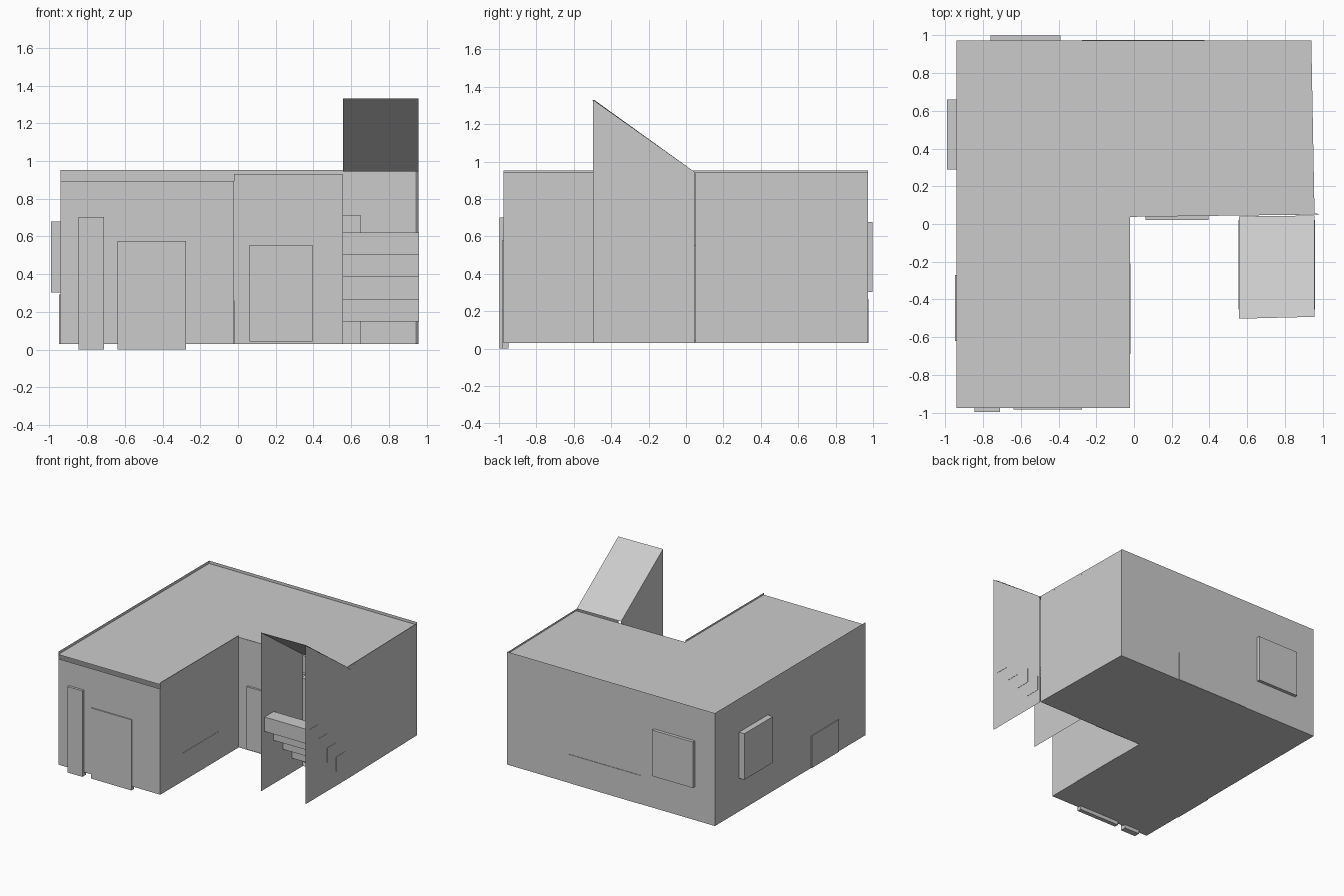
import bpy
import bmesh

cube = bpy.data.objects.get("Cube")
if cube:
    bpy.data.objects.remove(cube, do_unlink=True)


def polygon(name, points):
    """Single flat sheet from an outline."""
    mesh = bpy.data.meshes.new(name)
    bm = bmesh.new()
    bm.faces.new([bm.verts.new(p) for p in points])
    bm.to_mesh(mesh)
    bm.free()
    obj = bpy.data.objects.new(name, mesh)
    bpy.context.collection.objects.link(obj)
    return obj


def wall(name, start, end, top):
    """Upright sheet between two plan points, from the floor up to top."""
    return polygon(name, [(*start, FLOOR), (*end, FLOOR), (*end, top), (*start, top)])


def box(name, xs, ys, zs):
    """Block spanning the given x, y and z ranges."""
    mesh = bpy.data.meshes.new(name)
    bm = bmesh.new()
    bmesh.ops.create_cube(bm, size=1)
    for v in bm.verts:
        v.co = [r[0] if c < 0 else r[1] for c, r in zip(v.co, (xs, ys, zs))]
    bm.to_mesh(mesh)
    bm.free()
    obj = bpy.data.objects.new(name, mesh)
    bpy.context.collection.objects.link(obj)
    return obj


FLOOR, ROOF, SIDE_TOP, REAR_TOP = 0.03, 0.93, 0.945, 0.953
STAIR_LEFT, STAIR_RIGHT, STAIR_FRONT = 0.557, 0.957, -0.497

# L-shaped plan corners
front_outer, front_inner = (-0.942, -0.976), (-0.02, -0.976)
notch, wing_front = (-0.02, 0.038), (0.957, 0.05)
wing_back, rear_outer = (0.94, 0.972), (-0.942, 0.972)
stair_door = (STAIR_LEFT, 0.043)
plan = [front_outer, front_inner, notch, wing_front, wing_back, rear_outer]

# Floor and roof slabs, the roof with a small pointed eave
polygon("floor", [(x, y, FLOOR) for x, y in reversed(plan)])
roof_plan = plan[:4] + [(0.985, 0.052), (0.957, 0.057)] + plan[4:]
polygon("roof", [(x, y, ROOF) for x, y in roof_plan])

# Outer walls, leaving the stair doorway open
wall("front_wall", front_outer, front_inner, 0.895)
wall("courtyard_side_wall", front_inner, notch, SIDE_TOP)
wall("courtyard_back_wall", notch, stair_door, ROOF)
wall("left_wing_wall", wing_front, wing_back, SIDE_TOP)
wall("back_wall", wing_back, rear_outer, REAR_TOP)
wall("right_wall", rear_outer, front_outer, REAR_TOP)

# Stair enclosure: two side sheets and a sloping roof
PEAK = 1.33
for name, x in (("stair_inner_side", STAIR_LEFT), ("stair_outer_side", STAIR_RIGHT)):
    polygon(name, [(x, STAIR_FRONT, FLOOR), (x, 0.045, FLOOR),
                   (x, 0.045, SIDE_TOP), (x, STAIR_FRONT, PEAK)])
polygon("stair_roof", [(STAIR_LEFT, -0.502, PEAK), (STAIR_RIGHT, -0.492, PEAK),
                       (STAIR_RIGHT, 0.045, SIDE_TOP), (STAIR_LEFT, 0.04, SIDE_TOP)])

# Floating steps that rise towards the front
RISE = 0.118
for i in range(4):
    back, low = 0.02 - RISE * i, 0.148 + RISE * i
    box(f"step_{i + 1}", (0.553, 0.959), (back - RISE, back), (low, low + RISE))

# Doors
box("narrow_door", (-0.845, -0.71), (-0.997, -0.95), (0, 0.702))
box("wide_door", (-0.64, -0.275), (-0.984, -0.95), (0, 0.577))
box("courtyard_door", (0.062, 0.395), (0.022, 0.055), (0.042, 0.555))

# Windows
box("right_window", (-0.99, -0.93), (0.29, 0.66), (0.302, 0.678))
box("back_window", (-0.76, -0.39), (0.96, 0.998), (0.302, 0.678))

# Low panels that sit just proud of the walls
box("right_low_panel", (-0.949, -0.93), (-0.62, -0.27), (0.031, 0.293))
box("back_low_panel", (-0.275, 0.375), (0.95, 0.976), (0.031, 0.265))
box("courtyard_low_panel", (-0.05, -0.018), (-0.69, -0.21), (0.031, 0.26))

# Cabinet inside the stair doorway
box("cabinet", (0.5, 0.65), (0.1, 0.4), (0.031, 0.715))
